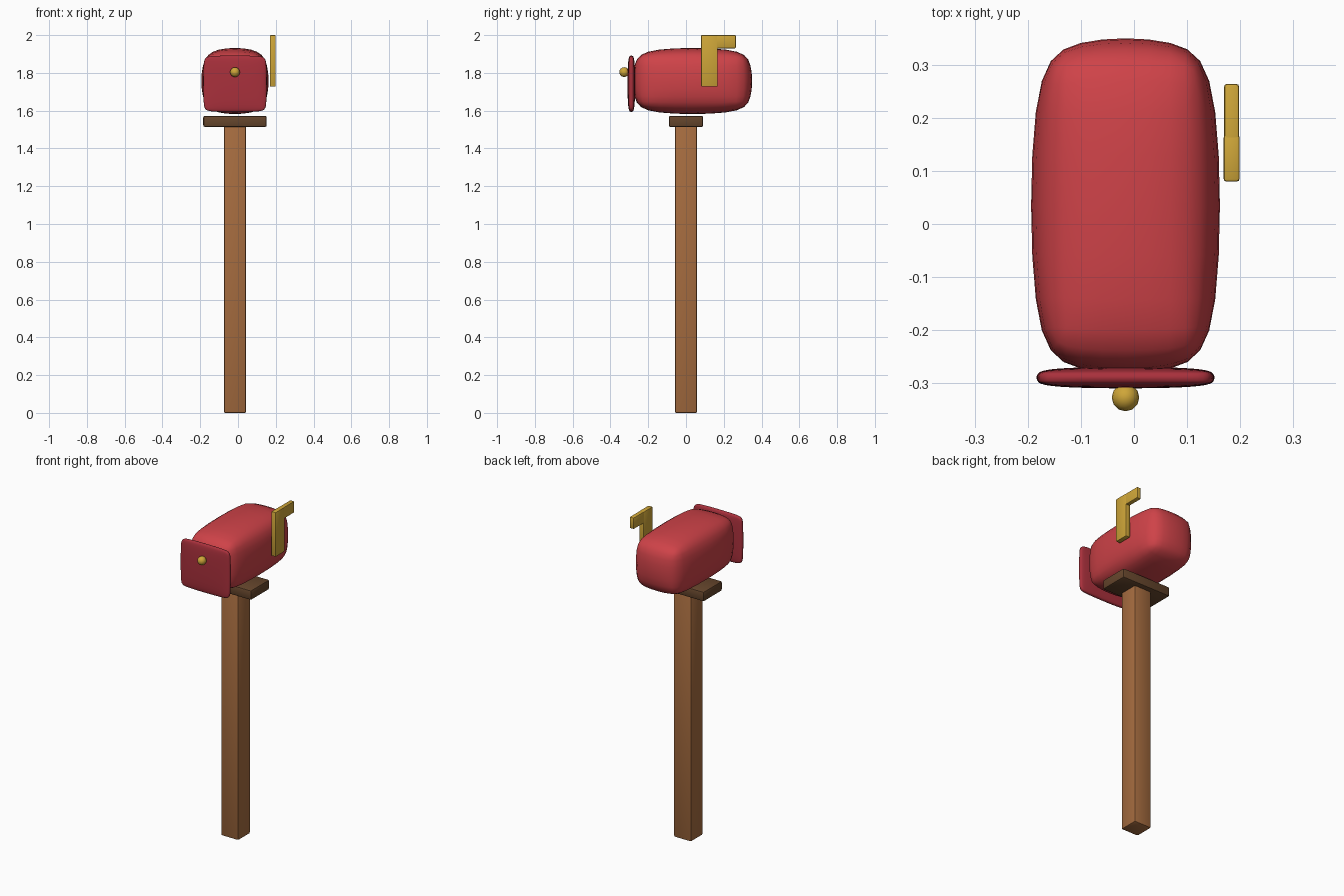
import bpy, bmesh, math

if "Cube" in bpy.data.objects:
    bpy.data.objects.remove(bpy.data.objects["Cube"])

CX = -0.016  # the post and box sit slightly left because the flag sticks out


def material(name, rgb):
    m = bpy.data.materials.new(name)
    m.diffuse_color = (*rgb, 1)
    m.use_nodes = True
    m.node_tree.nodes["Principled BSDF"].inputs["Base Color"].default_value = m.diffuse_color
    return m


RED = material("red", (0.62, 0.055, 0.065))
DARK_RED = material("dark red", (0.40, 0.03, 0.045))
WOOD = material("wood", (0.38, 0.15, 0.05))
DARK_WOOD = material("dark wood", (0.13, 0.06, 0.025))
YELLOW = material("yellow", (0.62, 0.38, 0.04))


def finish(bm, name, mat, angle=None):
    mesh = bpy.data.meshes.new(name)
    bm.to_mesh(mesh)
    bm.free()
    ob = bpy.data.objects.new(name, mesh)
    bpy.context.collection.objects.link(ob)
    mesh.materials.append(mat)
    for p in mesh.polygons:
        p.use_smooth = True
    return ob


def box(name, lo, hi, bevel, mat, subsurf=0, segments=2):
    """Bevelled box filling lo..hi, optionally softened by subdivision."""
    size = [b - a for a, b in zip(lo, hi)]
    mid = [(a + b) / 2 for a, b in zip(lo, hi)]
    bm = bmesh.new()
    bmesh.ops.create_cube(bm, size=1)
    bmesh.ops.scale(bm, vec=size, verts=bm.verts)
    bmesh.ops.bevel(bm, geom=bm.edges[:], offset=bevel, segments=segments,
                    profile=0.5, affect='EDGES')
    ob = finish(bm, name, mat)
    ob.location = mid
    if subsurf:
        mod = ob.modifiers.new("soften", 'SUBSURF')
        mod.levels = mod.render_levels = subsurf
        # Scale so that the softened shape still fills the box
        bpy.context.view_layer.update()
        dims = ob.evaluated_get(bpy.context.evaluated_depsgraph_get()).dimensions
        ob.scale = [s / d for s, d in zip(size, dims)]
    else:
        bpy.ops.object.select_all(action='DESELECT')
        ob.select_set(True)
        bpy.context.view_layer.objects.active = ob
        bpy.ops.object.shade_smooth_by_angle(angle=math.radians(30))
    return ob


# Post and support plate
box("post", (CX - 0.059, -0.059, 0), (CX + 0.059, 0.059, 1.53), 0.008, WOOD)
box("support_plate", (CX - 0.168, -0.091, 1.513), (CX + 0.168, 0.091, 1.573),
    0.01, DARK_WOOD)

# Soft rounded mailbox body and its door
box("mailbox_body", (CX - 0.184, -0.287, 1.576), (CX + 0.184, 0.356, 1.938),
    0.075, RED, subsurf=2, segments=1)
box("door", (CX - 0.169, -0.311, 1.592), (CX + 0.169, -0.268, 1.893),
    0.016, DARK_RED, subsurf=3, segments=1)

# Door knob
bm = bmesh.new()
bmesh.ops.create_uvsphere(bm, u_segments=12, v_segments=8, radius=0.026)
knob = finish(bm, "door_knob", YELLOW)
knob.location = (CX, -0.327, 1.804)

# Signal flag: upright arm and the pennant on top
box("flag_arm", (0.169, 0.08, 1.727), (0.199, 0.168, 2.0), 0.005, YELLOW)
box("flag_pennant", (0.17, 0.082, 1.93), (0.198, 0.264, 2.0), 0.005, YELLOW)
